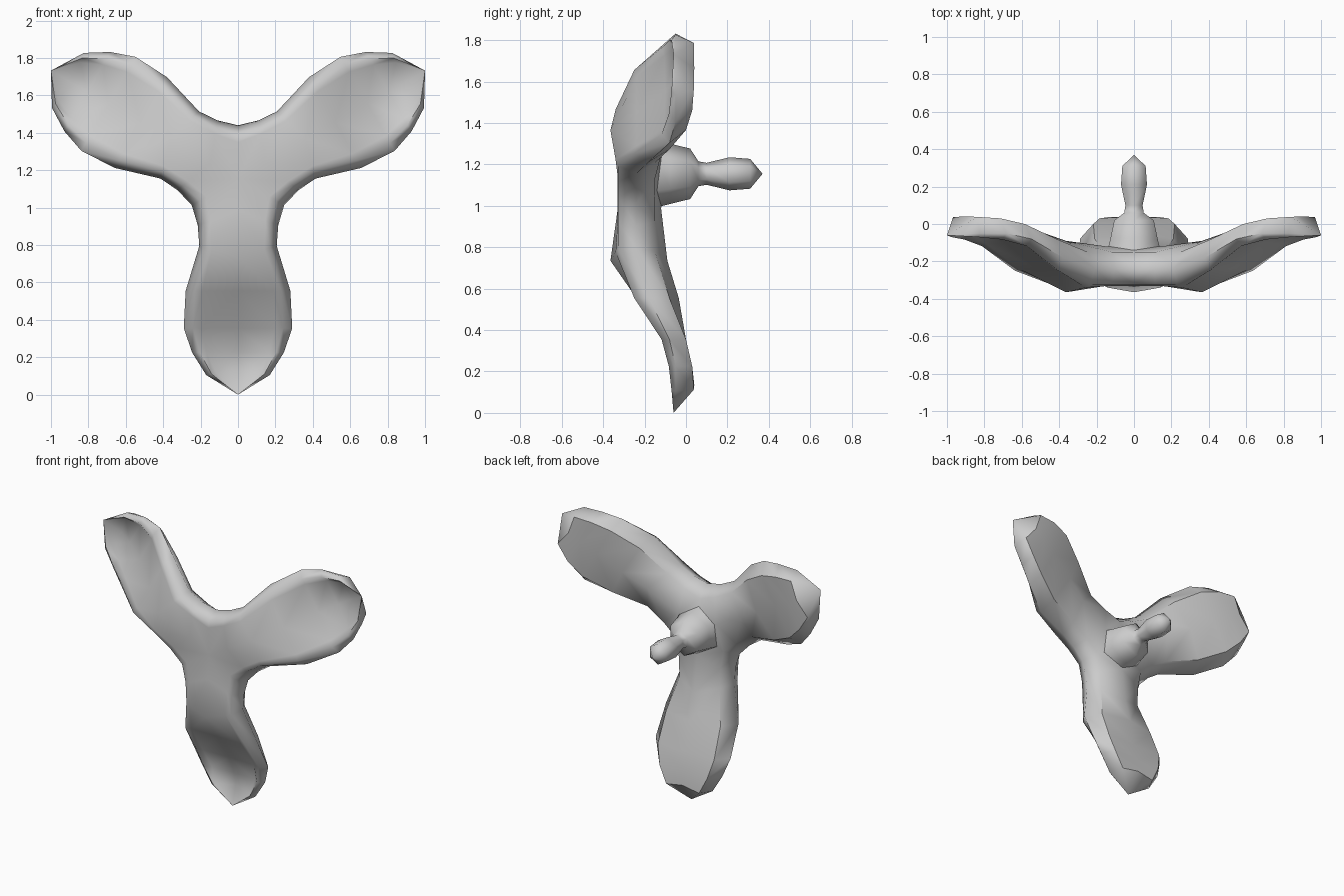
import bpy, bmesh, math
from mathutils import Matrix, Vector

if "Cube" in bpy.data.objects:
    bpy.data.objects.remove(bpy.data.objects["Cube"])

CENTRE_Z = 1.155

grey = bpy.data.materials.new("plain grey")
grey.diffuse_color = (0.6, 0.6, 0.6, 1)
grey.use_nodes = True
grey.node_tree.nodes["Principled BSDF"].inputs["Base Color"].default_value = grey.diffuse_color


def finish(bm, name, angle):
    bmesh.ops.remove_doubles(bm, verts=bm.verts, dist=0.002)
    bmesh.ops.recalc_face_normals(bm, faces=bm.faces)
    for f in bm.faces:
        f.smooth = True
    for e in bm.edges:
        if e.calc_face_angle(0) > math.radians(angle):
            e.smooth = False
    me = bpy.data.meshes.new(name)
    bm.to_mesh(me)
    bm.free()
    me.materials.append(grey)
    ob = bpy.data.objects.new(name, me)
    bpy.context.collection.objects.link(ob)
    return ob


# Blade stations: r at middle, r at rim, half width, then y of
# front middle, dish edge, front rim, side, back rim, back middle
STATIONS = [
    (0.00, 0.1425, 0.247, -.325, -.330, -.325, -.24, -.15, -.11),
    (0.17, 0.25, 0.215, -.330, -.330, -.325, -.24, -.15, -.12),
    (0.42, 0.36, 0.207, -.365, -.340, -.325, -.24, -.15, -.09),
    (0.60, 0.60, 0.280, -.240, -.240, -.250, -.18, -.08, -.035),
    (0.80, 0.80, 0.290, -.100, -.105, -.118, -.08, -.00, .00),
    (0.93, 0.93, 0.245, -.045, -.050, -.083, -.05, .03, .03),
    (1.02, 1.05, 0.170, -.025, -.040, -.070, -.05, .038, .04),
    (1.155, 1.155, 0.0, -.06, -.06, -.06, -.06, -.06, -.06),
]
FRACTIONS = (0, .68, .83, 1, .75, 0)
CREASE = 4

# Three dished blades meeting at the middle
bm = bmesh.new()
for turn in range(3):
    rot = Matrix.Rotation(turn * math.tau / 3, 3, 'Y')
    for side in (-1, 1):
        rows = []
        for rm, rr, w, *ys in STATIONS:
            rows.append([bm.verts.new(
                rot @ Vector((side * f * w, y, -(rm + (rr - rm) * f)))
                + Vector((0, 0, CENTRE_Z))) for f, y in zip(FRACTIONS, ys)])
        for a, b in zip(rows, rows[1:]):
            for i in range(len(FRACTIONS) - 1):
                bm.faces.new((a[i], a[i + 1], b[i + 1], b[i]))
        # crisp edge round the back panel
        for a, b in zip(rows[2:-1], rows[3:-1]):
            bm.edges.get((a[CREASE], b[CREASE])).smooth = False
        bm.edges.get((rows[-2][CREASE], rows[-2][CREASE + 1])).smooth = False
bmesh.ops.dissolve_degenerate(bm, dist=0.0005, edges=bm.edges)
finish(bm, "blades", 85)

# Six-sided collar and stem behind the middle, as (y, radius)
PROFILE = [(-.15, .165), (-.075, .145), (.02, .122), (.06, .06), (.10, .053),
           (.21, .08), (.31, .072), (.37, 0)]
bm = bmesh.new()
rings = []
for y, r in PROFILE:
    rings.append([bm.verts.new((r * math.sin(k * math.tau / 6), y,
                                CENTRE_Z + r * math.cos(k * math.tau / 6)))
                  for k in range(6)])
for a, b in zip(rings, rings[1:]):
    for k in range(6):
        j = (k + 1) % 6
        bm.faces.new((a[k], a[j], b[j], b[k]))
bm.faces.new(rings[0])
finish(bm, "collar_and_stem", 65)
